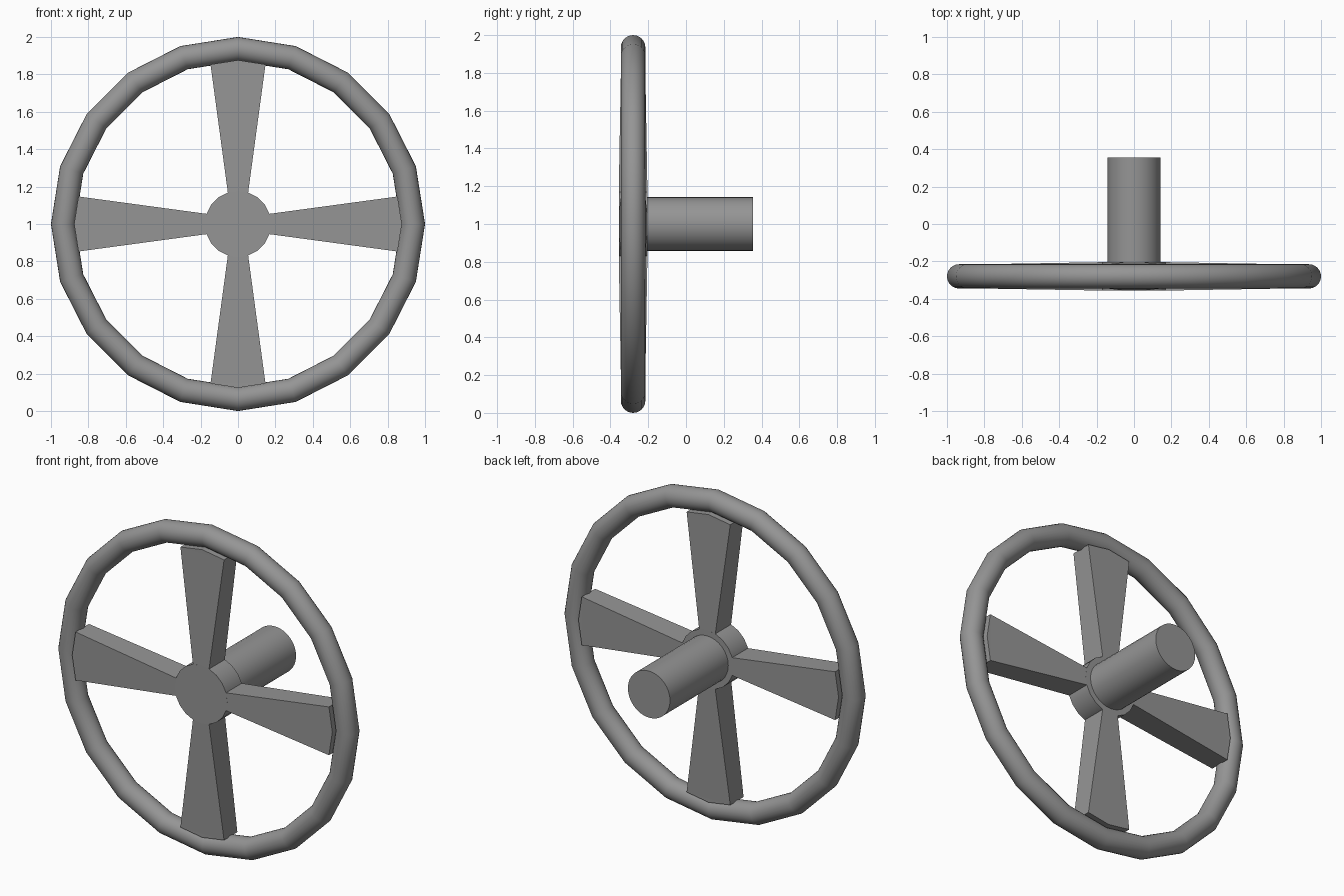
import bpy, bmesh, math
from mathutils import Matrix

if "Cube" in bpy.data.objects:
    bpy.data.objects.remove(bpy.data.objects["Cube"])

CENTRE_Z = 1.0
MID_Y = -0.28                  # middle plane of the wheel
HUB_HALF, TIP_HALF = 0.076, 0.064   # half depth at hub and at spoke tips

grey = bpy.data.materials.new("dark_grey")
grey.diffuse_color = (0.3, 0.3, 0.3, 1)
grey.use_nodes = True
grey.node_tree.nodes["Principled BSDF"].inputs["Base Color"].default_value = grey.diffuse_color


def smooth(obj):
    obj.data.materials.append(grey)
    bpy.ops.object.select_all(action='DESELECT')
    obj.select_set(True)
    bpy.context.view_layer.objects.active = obj
    bpy.ops.object.shade_smooth_by_angle(angle=math.radians(30))


def axle_cylinder(name, radius, y0, y1, sides):
    bpy.ops.mesh.primitive_cylinder_add(
        vertices=sides, radius=radius, depth=y1 - y0,
        location=(0, (y0 + y1) / 2, CENTRE_Z), rotation=(math.pi / 2, 0, 0))
    obj = bpy.context.object
    obj.name = name
    smooth(obj)


# Twenty-sided rim
bpy.ops.mesh.primitive_torus_add(
    major_segments=20, minor_segments=24, major_radius=0.935, minor_radius=0.065,
    location=(0, MID_Y, CENTRE_Z), rotation=(math.pi / 2, 0, 0))
rim = bpy.context.object
rim.name = "rim"
smooth(rim)

# Hub and shaft
axle_cylinder("hub", 0.177, MID_Y - HUB_HALF, MID_Y + HUB_HALF, 20)
axle_cylinder("shaft", 0.142, MID_Y, 0.356, 32)

# Flared spokes: thinner towards a peaked outer end that follows the rim
profile = [(-0.054, 0.166), (0.054, 0.166), (0.147, 0.853),
           (0, 0.876), (-0.147, 0.853)]
for i, side in enumerate(("top", "right", "bottom", "left")):
    bm = bmesh.new()
    rings = []
    for sign in (-1, 1):
        rings.append([bm.verts.new(
            (x, sign * (HUB_HALF if z < 0.5 else TIP_HALF), z)) for x, z in profile])
        # front and back: a trapezoid plus the peaked tip triangle
        a, b, c, d, e = rings[-1]
        bm.faces.new((a, b, c, e))
        bm.faces.new((c, d, e))
    front, back = rings
    for k in range(5):
        n = (k + 1) % 5
        bm.faces.new((front[k], front[n], back[n], back[k]))
    bm.transform(Matrix.Rotation(i * math.pi / 2, 4, 'Y'))
    bmesh.ops.recalc_face_normals(bm, faces=bm.faces)
    mesh = bpy.data.meshes.new("spoke_" + side)
    bm.to_mesh(mesh)
    bm.free()
    mesh.materials.append(grey)
    spoke = bpy.data.objects.new("spoke_" + side, mesh)
    spoke.location = (0, MID_Y, CENTRE_Z)
    bpy.context.collection.objects.link(spoke)
